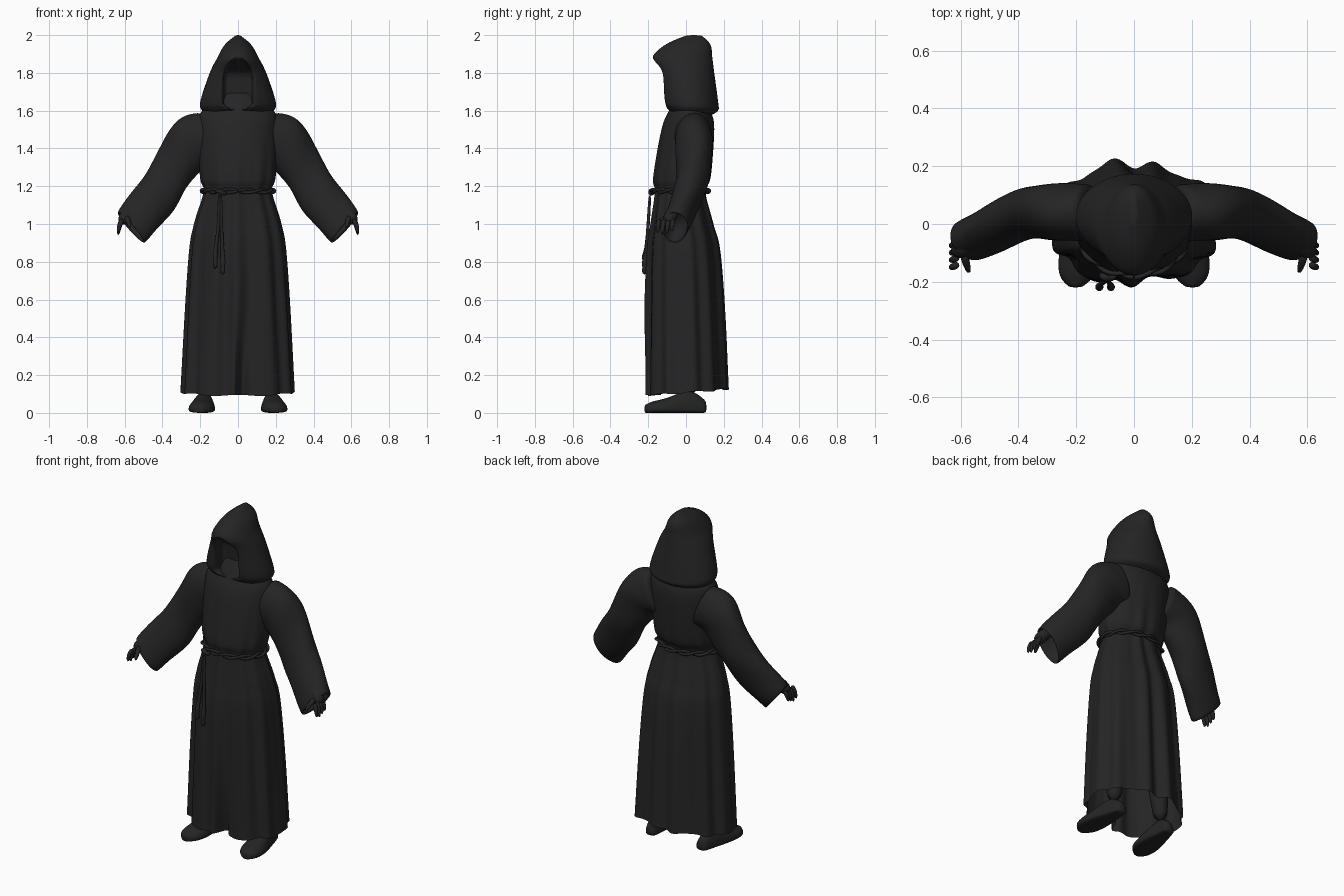
import bpy, bmesh
from math import sin, cos, asin, sqrt, pi, tau
from mathutils import Vector

default_cube = bpy.data.objects.get("Cube")
if default_cube:
    bpy.data.objects.remove(default_cube, do_unlink=True)

cloth = bpy.data.materials.new("black cloth")
cloth.use_nodes = True
cloth_colour = (0.018, 0.018, 0.018, 1)
cloth.diffuse_color = cloth_colour
cloth.node_tree.nodes["Principled BSDF"].inputs["Base Color"].default_value = cloth_colour

UP = Vector((0, 0, 1))


def clamp(value):
    return max(0, min(1, value))


def angles(count):
    return [tau * step / count for step in range(count)]


def smooth_rows(rows, steps):
    """Pass a smooth curve through rows of values, whatever their length."""
    rows = [Vector(row) for row in rows]
    padded = [rows[0]] + rows + [rows[-1]]
    result = []
    for before, start, end, after in zip(padded, padded[1:], padded[2:], padded[3:]):
        for step in range(steps):
            t = step / steps
            slope_in = (end - before) / 2
            slope_out = (after - start) / 2
            rise = end - start
            bend = rise * 3 - slope_in * 2 - slope_out
            twist = slope_in + slope_out - rise * 2
            result.append(start + slope_in * t + bend * t ** 2 + twist * t ** 3)
    return result + [rows[-1]]


def loft(name, rings, capped=True):
    """Skin a list of equally long closed rings and round the result."""
    bm = bmesh.new()
    loops = [[bm.verts.new(point) for point in ring] for ring in rings]
    for lower, upper in zip(loops, loops[1:]):
        for i in range(len(lower)):
            bm.faces.new((lower[i - 1], lower[i], upper[i], upper[i - 1]))
    if capped:
        bm.faces.new(loops[0])
    bm.faces.new(loops[-1])
    bmesh.ops.recalc_face_normals(bm, faces=bm.faces)
    mesh = bpy.data.meshes.new(name)
    bm.to_mesh(mesh)
    bm.free()
    for face in mesh.polygons:
        face.use_smooth = True
    mesh.materials.append(cloth)
    part = bpy.data.objects.new(name, mesh)
    bpy.context.collection.objects.link(part)
    rounding = part.modifiers.new("rounding", 'SUBSURF')
    rounding.levels = rounding.render_levels = 1


def tube(name, path, radii, side=1):
    """Skin round sections along a path, mirrored when side is negative."""
    path = [Vector((side * x, y, z)) for x, y, z in path]
    rings = []
    for i, point in enumerate(path):
        along = path[min(i + 1, len(path) - 1)] - path[max(i - 1, 0)]
        across = along.cross(Vector((1, 0.2, 0))).normalized()
        other = along.cross(across).normalized()
        rings.append([point + (across * cos(a) + other * sin(a)) * radii[i]
                      for a in angles(10)])
    loft(name, rings)


def robe_ring(row):
    """One level of the robe: height, half width, middle y and half depth."""
    height, half_width, middle, half_depth = row
    fold = 0.015 * clamp(1.5 - height)
    near_hem = clamp(1 - height * 2)
    ring = []
    for a in angles(112):
        wave = cos(11 * a) + cos(17 * a + height) / 2 + cos(5 * a + 2) / 2
        depth = half_depth + fold * wave * (1 + abs(cos(a))) / 2
        x = (half_width + fold * wave / 2) * sin(a)
        y = middle - depth * cos(a)
        # Front slit folds inwards towards the hem
        if cos(a) > 0:
            y += 0.13 * near_hem * clamp(1 - abs(x - 0.02) / 0.04)
        # Uneven hem, higher at the back
        hem_lift = near_hem * (0.01 - cos(a) / 50 + cos(7 * a) / 200)
        ring.append((x, y, height + hem_lift))
    return ring


robe_profile = [
    (0.1, 0.3, 0, 0.21),
    (0.8, 0.26, -0.01, 0.19),
    (1, 0.23, -0.02, 0.16),
    (1.17, 0.18, -0.03, 0.13),
    (1.25, 0.2, -0.02, 0.15),
    (1.5, 0.21, 0.01, 0.14),
    (1.6, 0.19, 0.02, 0.11),
    (1.7, 0.08, 0.02, 0.06),
]
loft("robe", [robe_ring(row) for row in smooth_rows(robe_profile, 6)], capped=False)


def hood_ring(row):
    """One level of the hood, with the face set back in its opening."""
    height, half_width, middle, half_depth = row
    below_brim = clamp((1.88 - height) * 12)
    above_collar = clamp((height - 1.58) * 20)
    opening = min(half_width / 2, 0.01 + 0.07 * sqrt(below_brim * above_collar))
    recess = 0.1 * below_brim * above_collar
    first = asin(opening / half_width)
    # The collar rises at the centre front
    lift = 0.03 * clamp((1.65 - height) * 12)
    ring = []
    for step in range(41):
        a = first + (tau - 2 * first) * step / 40
        rise = lift * max(0, cos(a)) ** 4
        ring.append((half_width * sin(a), middle - half_depth * cos(a), height + rise))
    lip_y, lip_z = ring[0][1:]
    for across in (-0.95, -0.9, -0.4, 0, 0.4, 0.9, 0.95):
        inward = 1 - 0.2 * cos(across * pi / 2) if abs(across) < 0.95 else 0.5
        ring.append((opening * across, lip_y + recess * inward, lip_z))
    return ring


hood_profile = [
    (1.57, 0.14, 0.02, 0.1),
    (1.6, 0.19, 0.03, 0.14),
    (1.65, 0.2, 0.02, 0.15),
    (1.8, 0.15, 0, 0.15),
    (1.88, 0.11, -0.02, 0.16),
    (1.95, 0.07, 0.01, 0.12),
    (2, 0.01, 0.04, 0.04),
]
loft("hood", [hood_ring(row) for row in smooth_rows(hood_profile, 5)])


def sleeve_ring(row, side, shrink=1):
    """One slanted oval of the sleeve: centre, half height and half depth."""
    x, y, z, half_height, half_depth = row
    tilt = min(0.7, 2.5 * x)
    slant = Vector((side * sin(tilt), 0, cos(tilt)))
    sideways = Vector((side * min(0.35, x / 2), 1, 0))
    centre = Vector((side * x, y, z))
    ring = []
    for a in angles(28):
        wrinkle = shrink * (1 + 0.03 * sin(3 * a + 40 * x))
        ring.append(centre + (slant * half_height * cos(a)
                              + sideways * half_depth * sin(a)) * wrinkle)
    return ring


sleeve_profile = [
    (0.14, 0.04, 1.47, 0.13, 0.1),
    (0.25, 0.04, 1.43, 0.14, 0.1),
    (0.35, 0.04, 1.28, 0.12, 0.09),
    (0.43, 0.01, 1.15, 0.12, 0.08),
    (0.57, -0.06, 0.98, 0.11, 0.07),
]


def shoe_ring(row, side):
    """One upright section of the shoe, flat underneath."""
    y, half_width, top = row
    sole = 0.02
    ring = []
    for a in angles(20):
        z = sole + (top - sole) * sin(a) if sin(a) > 0 else sole - sole * sqrt(-sin(a))
        ring.append((side * (0.18 - y / 10 + half_width * cos(a)), y, z))
    return ring


shoe_profile = [
    (-0.22, 0.02, 0.04),
    (-0.18, 0.06, 0.06),
    (-0.1, 0.07, 0.08),
    (0.02, 0.05, 0.12),
    (0.11, 0.03, 0.06),
]

for side, label in ((1, "left_"), (-1, "right_")):
    # Sleeve with a hollow cuff
    rows = smooth_rows(sleeve_profile, 4)
    rings = [sleeve_ring(row, side) for row in rows]
    rings += [sleeve_ring(rows[-1], side, 0.9), sleeve_ring(rows[-3], side, 0.7)]
    loft(label + "sleeve", rings)

    loft(label + "shoe", [shoe_ring(row, side) for row in smooth_rows(shoe_profile, 3)])
    tube(label + "leg", [(0.17, 0.03, 0.07), (0.15, 0.02, 0.4), (0.1, 0, 0.8)],
         [0.05, 0.06, 0.08], side)

    # Hand hanging from the cuff
    tube(label + "palm", [(0.55, -0.05, 1.08), (0.59, -0.08, 1.05), (0.62, -0.1, 1)],
         [0.03, 0.04, 0.03], side)
    for finger in range(4):
        y = -0.15 + finger / 40
        tip = 0.94 + abs(finger - 1) / 100
        tube(f"{label}finger_{finger + 1}",
             [(0.61, y + 0.01, 1.03), (0.63, y, (tip + 1.03) / 2), (0.635, y, tip)],
             [0.015, 0.013, 0.007], side)
    tube(label + "thumb", [(0.59, -0.1, 1.04), (0.58, -0.14, 1.01), (0.57, -0.17, 0.98)],
         [0.017, 0.014, 0.008], side)


# Belt of two cords twisted around each other
cord = 0.009
for label, phase in (("inner", 0), ("outer", pi)):
    path = []
    for a in angles(96):
        out = Vector((sin(a), -cos(a), 0))
        waist = Vector((0.186 * sin(a), -0.03 - 0.146 * cos(a), 1.175))
        path.append((out, waist + (out * cos(6 * a + phase) + UP * sin(6 * a + phase)) * cord))
    rings = [[centre + (out * cos(b) + UP * sin(b)) * cord for b in angles(8)]
             for out, centre in path + path[:1]]
    loft(label + "_belt_cord", rings)

# Knot and hanging ends with tassels
tube("belt_knot", [(-0.12, -0.17, 1.17), (-0.1, -0.19, 1.18), (-0.08, -0.19, 1.16),
                   (-0.06, -0.17, 1.16)], [cord, 2 * cord, 2 * cord, cord])
for label, x, drift, end in (("long", -0.09, 0.01, 0.73), ("short", -0.1, -0.02, 0.76)):
    low = x + drift
    tube(label + "_hanging_cord",
         [(x, -0.19, 1.17), (x, -0.2, 1), (low, -0.21, end + 0.1),
          (low, -0.22, end + 0.07), (low, -0.22, end + 0.05), (low, -0.22, end)],
         [cord, cord, cord, 2 * cord, cord, 2 * cord])
